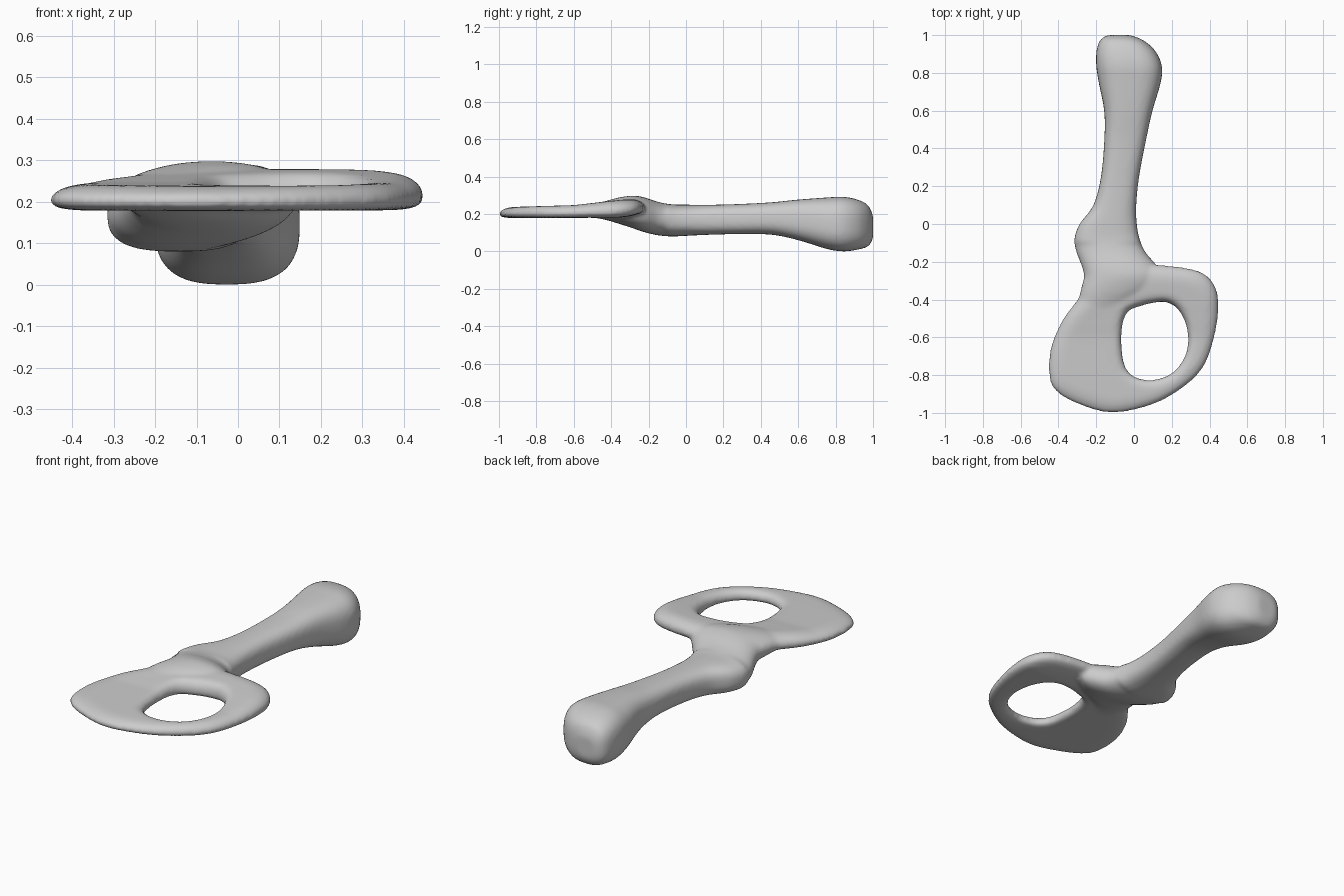
import bpy, bmesh, math
from mathutils import Vector

if "Cube" in bpy.data.objects:
    bpy.data.objects.remove(bpy.data.objects["Cube"])


def spline(points, steps, closed=False):
    """Catmull-Rom resampling of tuples of any length."""
    pts = [Vector(p) for p in points]
    n = len(pts)
    out = []
    for i in range(n if closed else n - 1):
        if closed:
            a, b, c, d = (pts[(i + k) % n] for k in (-1, 0, 1, 2))
        else:
            a, b, c, d = (pts[min(max(i + k, 0), n - 1)] for k in (-1, 0, 1, 2))
        for s in range(steps):
            t = s / steps
            out.append(0.5 * (2 * b + (c - a) * t + (2 * a - 5 * b + 4 * c - d) * t * t
                              + (3 * b - a - 3 * c + d) * t ** 3))
    if not closed:
        out.append(pts[-1])
    return out


def loft(bm, rings, closed):
    """Skin a list of equal-length rings; cap the ends if open."""
    vs = [[bm.verts.new(p) for p in r] for r in rings]
    n, m = len(vs), len(vs[0])
    for i in range(n if closed else n - 1):
        a, b = vs[i], vs[(i + 1) % n]
        for j in range(m):
            k = (j + 1) % m
            bm.faces.new((a[j], a[k], b[k], b[j]))
    if not closed:
        bm.faces.new(vs[0])
        bm.faces.new(vs[-1])


def lerp_table(table, v):
    for (a, za), (b, zb) in zip(table, table[1:]):
        if v <= b:
            return za + (zb - za) * max(0, (v - a) / (b - a))
    return table[-1][1]


def spow(v, e):
    return math.copysign(abs(v) ** e, v)


bm = bmesh.new()

# Handle and neck: y, left x, right x, bottom z, top z
sections = [
    (1.00, -0.14, -0.02, 0.07, 0.19), (0.975, -0.178, 0.045, 0.028, 0.245),
    (0.92, -0.198, 0.11, 0.01, 0.276), (0.84, -0.20, 0.147, 0.0, 0.292),
    (0.75, -0.187, 0.142, 0.014, 0.288), (0.6, -0.158, 0.098, 0.06, 0.277),
    (0.45, -0.157, 0.065, 0.09, 0.262), (0.25, -0.175, 0.027, 0.092, 0.252),
    (0.1, -0.215, 0.012, 0.088, 0.249), (0.0, -0.288, 0.015, 0.083, 0.25),
    (-0.08, -0.316, 0.03, 0.08, 0.252), (-0.15, -0.305, 0.062, 0.086, 0.265),
    (-0.22, -0.278, 0.12, 0.102, 0.288), (-0.28, -0.265, 0.14, 0.122, 0.298),
    (-0.36, -0.285, 0.08, 0.148, 0.288), (-0.46, -0.30, -0.07, 0.175, 0.262),
    (-0.6, -0.32, -0.11, 0.19, 0.24)]
rings = []
for y, l, r, b, t in spline(sections, 5):
    e = 0.72 if y > -0.1 else 0.9
    ring = []
    for k in range(40):
        a = math.tau * k / 40
        ring.append(((l + r) / 2 + (r - l) / 2 * spow(math.cos(a), e), y,
                     (b + t) / 2 + (t - b) / 2 * spow(math.sin(a), e)))
    rings.append(ring)
loft(bm, rings, False)

# Looped plate: outer x, outer y, hole x, hole y
outline = [
    (0.12, -0.217, 0.08, -0.422), (0.28, -0.234, 0.16, -0.413),
    (0.38, -0.27, 0.22, -0.44), (0.437, -0.35, 0.262, -0.50),
    (0.446, -0.47, 0.284, -0.58), (0.42, -0.62, 0.281, -0.66),
    (0.365, -0.76, 0.25, -0.735), (0.26, -0.865, 0.19, -0.795),
    (0.10, -0.955, 0.10, -0.825), (-0.11, -1.0, 0.02, -0.815),
    (-0.28, -0.96, -0.03, -0.78), (-0.415, -0.885, -0.053, -0.73),
    (-0.452, -0.79, -0.064, -0.66), (-0.44, -0.65, -0.065, -0.58),
    (-0.38, -0.51, -0.055, -0.51), (-0.29, -0.385, -0.03, -0.463),
    (-0.25, -0.28, 0.0, -0.446), (-0.05, -0.22, 0.04, -0.434)]
top = [(-1, 0.235), (-0.85, 0.24), (-0.6, 0.247), (-0.42, 0.268), (-0.25, 0.285)]
bottom = [(-1, 0.178), (-0.5, 0.18), (-0.36, 0.18), (-0.22, 0.198)]
rings = []
for ox, oy, ix, iy in spline(outline, 6, True):
    width = math.hypot(ox - ix, oy - iy)
    r_out, r_in = min(0.1, width * 0.5), min(0.045, width * 0.5)
    upper, lower = [], []
    for k in range(1, 16):
        s = 0.5 - 0.5 * math.cos(math.pi * k / 16)
        f = 1
        for d, r in ((s * width, r_out), ((1 - s) * width, r_in)):
            if d < r:
                f *= (1 - (1 - d / r) ** 2) ** 0.5
        x, y = ox + (ix - ox) * s, oy + (iy - oy) * s
        zt, zb = lerp_table(top, y), lerp_table(bottom, y)
        zm = zb + (zt - zb) * 0.4
        upper.append((x, y, zm + (zt - zm) * f))
        lower.append((x, y, zm + (zb - zm) * f ** 0.6))
    mid = lambda y: 0.6 * lerp_table(bottom, y) + 0.4 * lerp_table(top, y)
    rings.append([(ox, oy, mid(oy))] + upper + [(ix, iy, mid(iy))] + lower[::-1])
loft(bm, rings, True)

bmesh.ops.recalc_face_normals(bm, faces=bm.faces)
mesh = bpy.data.meshes.new("looped_handle")
bm.to_mesh(mesh)
bm.free()
body = bpy.data.objects.new("looped_handle", mesh)
bpy.context.collection.objects.link(body)

# Fuse both parts into one soft, continuous skin
fuse = body.modifiers.new("fuse", 'REMESH')
fuse.mode = 'VOXEL'
fuse.voxel_size = 0.011
fuse.use_smooth_shade = True
soften = body.modifiers.new("soften", 'SMOOTH')
soften.factor = 0.5
soften.iterations = 8
